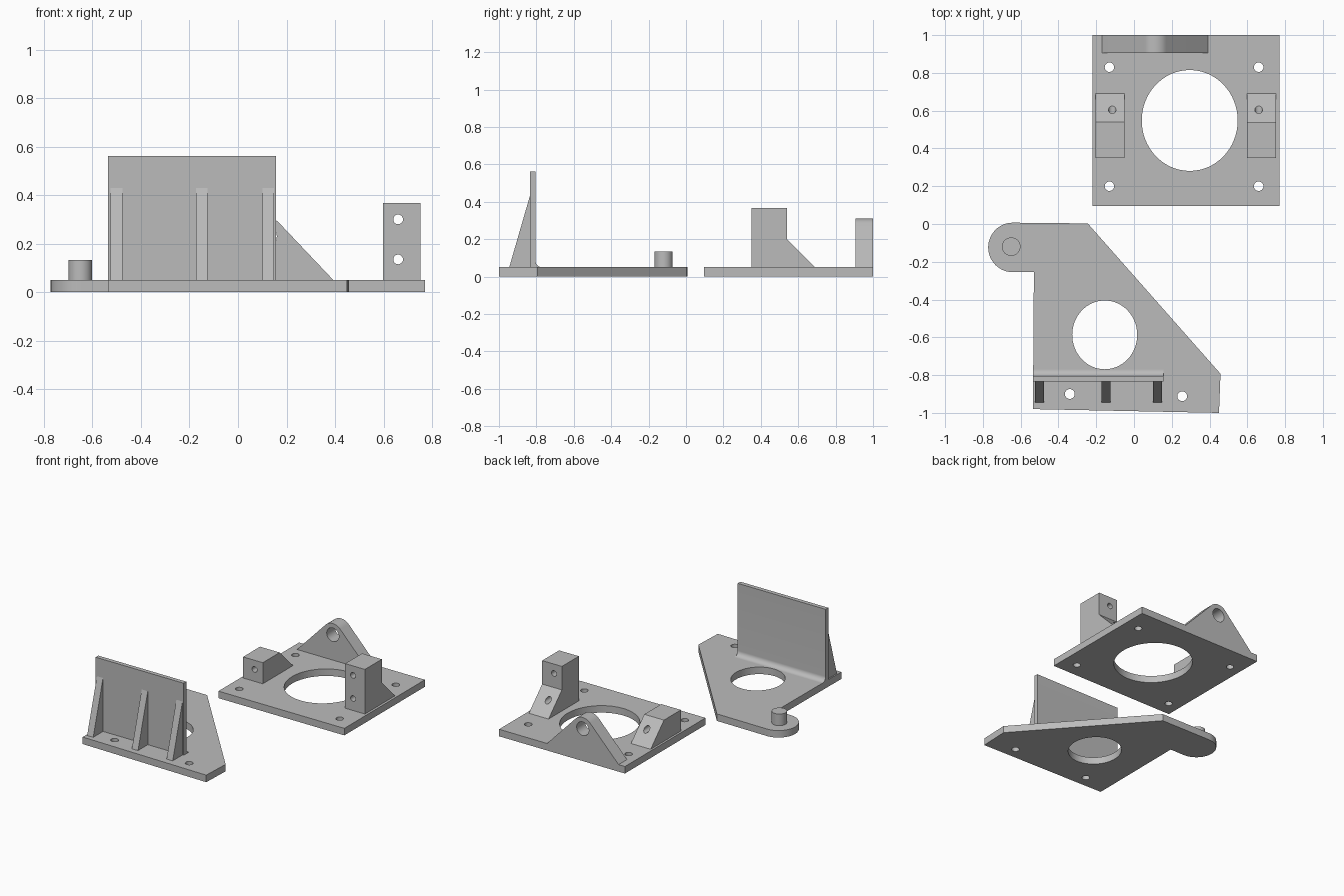
import bpy, bmesh
from math import cos, sin, pi, radians

cube = bpy.data.objects.get("Cube")
if cube:
    bpy.data.objects.remove(cube, do_unlink=True)

grey = bpy.data.materials.new("plain grey")
grey.use_nodes = True
COLOUR = (0.5, 0.5, 0.5, 1)
grey.diffuse_color = COLOUR
grey.node_tree.nodes["Principled BSDF"].inputs["Base Color"].default_value = COLOUR

PLATE = 0.05
PLACE = {"x": lambda u, v, w: (w, u, v),
         "y": lambda u, v, w: (u, w, v),
         "z": lambda u, v, w: (u, v, w)}


def arc(cu, cv, ru, rv, start, end, n):
    """Points on an elliptical arc, angles in degrees."""
    angles = [radians(start + (end - start) * i / n) for i in range(n + 1)]
    return [(cu + ru * cos(a), cv + rv * sin(a)) for a in angles]


def ring(cu, cv, ru, rv=None, n=40):
    return arc(cu, cv, ru, rv or ru, 0, 360, n)[:-1]


def prism(name, profile, axis, low, high):
    """Extrude a flat profile along one axis."""
    bm = bmesh.new()
    ends = [[bm.verts.new(PLACE[axis](u, v, w)) for u, v in profile] for w in (low, high)]
    bm.faces.new(ends[0])
    bm.faces.new(ends[1])
    for i in range(len(profile)):
        j = (i + 1) % len(profile)
        bm.faces.new((ends[0][i], ends[0][j], ends[1][j], ends[1][i]))
    bmesh.ops.recalc_face_normals(bm, faces=bm.faces)
    mesh = bpy.data.meshes.new(name)
    bm.to_mesh(mesh)
    bm.free()
    mesh.materials.append(grey)
    obj = bpy.data.objects.new(name, mesh)
    bpy.context.collection.objects.link(obj)
    return obj


def drill(obj, rings, axis, low, high):
    """Cut a hole through the object for each ring."""
    cutters = []
    for r in rings:
        cutter = prism("hole_cutter", r, axis, low, high)
        cutter.hide_render = True
        cutters.append(cutter)
        mod = obj.modifiers.new("hole", 'BOOLEAN')
        mod.operation = 'DIFFERENCE'
        mod.solver = 'EXACT'
        mod.object = cutter
    bpy.context.view_layer.update()
    graph = bpy.context.evaluated_depsgraph_get()
    mesh = bpy.data.meshes.new_from_object(obj.evaluated_get(graph))
    obj.modifiers.clear()
    obj.data = mesh
    for cutter in cutters:
        bpy.data.objects.remove(cutter, do_unlink=True)
    return obj


parts = []

# Square plate with a wide opening and four corner holes
square = prism("square_plate", [(-0.22, 0.095), (0.77, 0.095), (0.77, 1), (-0.22, 1)], "z", 0, PLATE)
holes = [ring(0.295, 0.548, 0.254, 0.267, 64)]
holes += [ring(x, y, 0.025, n=24) for x in (-0.13, 0.66) for y in (0.2, 0.83)]
parts.append(drill(square, holes, "z", -0.1, 0.2))

# Sloped blocks, one low and one tall, drilled front to back
low_profile = [(0.35, PLATE), (0.69, PLATE), (0.54, 0.2), (0.35, 0.2)]
tall_profile = low_profile[:3] + [(0.54, 0.367), (0.35, 0.367)]
low_block = prism("low_block", low_profile, "x", -0.205, -0.05)
parts.append(drill(low_block, [ring(-0.115, 0.135, 0.02, n=24)], "y", 0.2, 0.8))
tall_block = prism("tall_block", tall_profile, "x", 0.598, 0.753)
parts.append(drill(tall_block, [ring(0.66, z, 0.02, n=24) for z in (0.135, 0.3)], "y", 0.2, 0.8))

# Triangular lug with a rounded, drilled top
lug_profile = [(-0.17, PLATE), (0.393, PLATE)] + arc(0.112, 0.23, 0.08, 0.08, 43, 137, 16)
lug = prism("pivot_lug", lug_profile, "y", 0.905, 1)
parts.append(drill(lug, [ring(0.112, 0.23, 0.048)], "y", 0.8, 1.1))

# Angled plate with a rounded arm
outline = [(-0.245, 0.003), (0.458, -0.793), (0.45, -1), (-0.535, -0.98), (-0.53, -0.255)]
outline = outline[::-1] + arc(-0.642, -0.124, 0.13, 0.131, 270, 90, 28)
outline = outline[:5][::-1] + outline[5:]
angled = prism("angled_plate", outline, "z", 0, PLATE)
holes = [ring(-0.155, -0.587, 0.172, 0.182, 64)]
holes += [ring(-0.34, -0.9, 0.026, n=24), ring(0.255, -0.912, 0.026, n=24)]
parts.append(drill(angled, holes, "z", -0.1, 0.2))

# Peg on the arm
parts.append(prism("peg", ring(-0.65, -0.12, 0.049), "z", PLATE, 0.133))

# Upright wall with a filleted foot
wall_profile = [(-0.835, 0.562), (-0.835, PLATE)] + arc(-0.77, 0.085, 0.035, 0.035, 270, 180, 10)
wall_profile.append((-0.805, 0.562))
parts.append(prism("upright_wall", wall_profile, "x", -0.535, 0.157))

# Tapered ribs bracing the wall
rib_profile = [(-0.945, PLATE), (-0.835, PLATE), (-0.835, 0.43)]
for side, x in (("right", -0.501), ("middle", -0.149), ("left", 0.124)):
    parts.append(prism(side + "_rib", rib_profile, "x", x - 0.024, x + 0.024))

# Smooth the round surfaces and keep the edges sharp
bpy.ops.object.select_all(action='DESELECT')
for part in parts:
    part.select_set(True)
bpy.context.view_layer.objects.active = parts[0]
bpy.ops.object.shade_smooth_by_angle(angle=radians(30))
